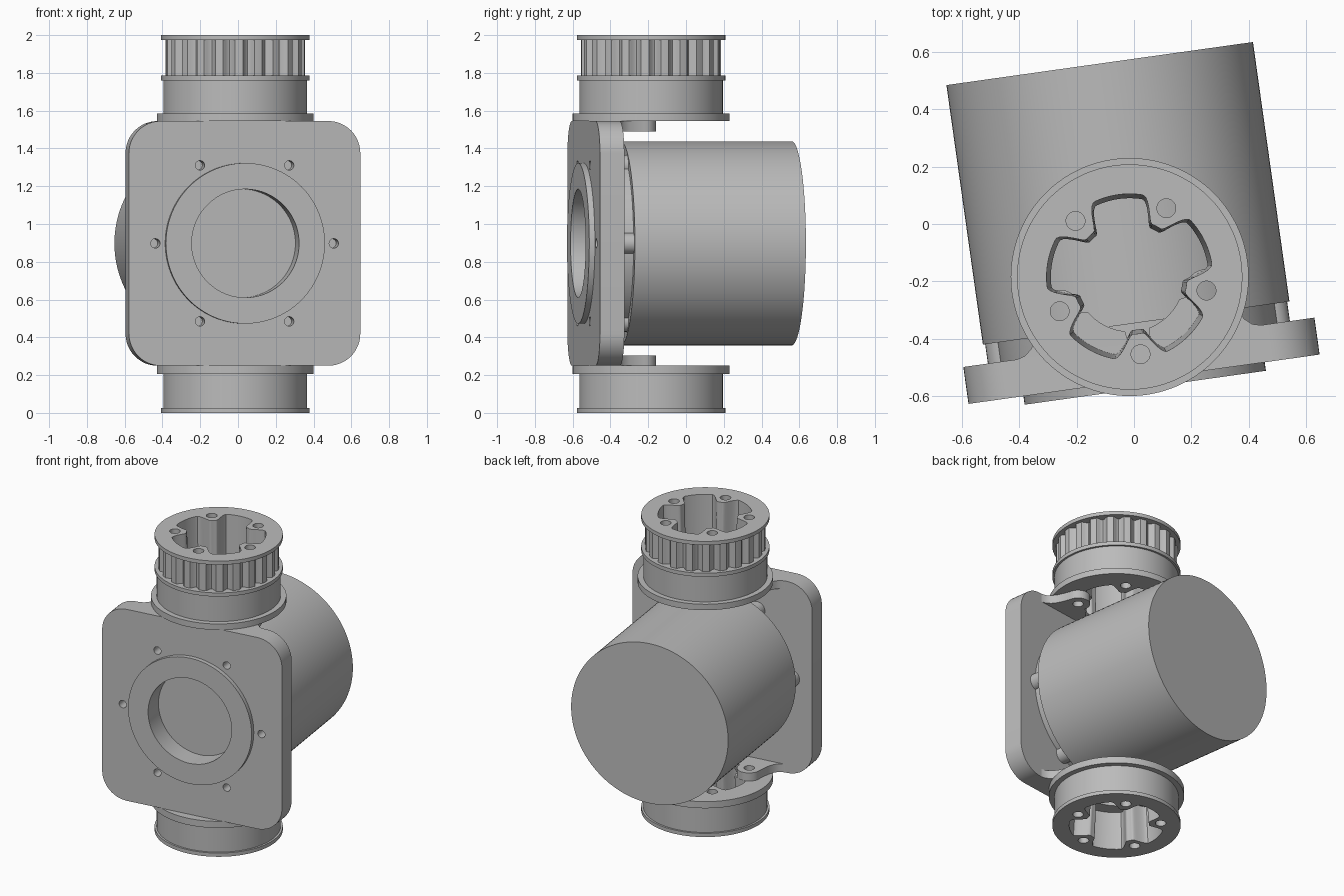
import bpy, bmesh, math
from mathutils import Matrix

cube = bpy.data.objects.get("Cube")
if cube:
    bpy.data.objects.remove(cube, do_unlink=True)

grey = bpy.data.materials.new("plain grey")
grey.use_nodes = True
tone = (0.5, 0.5, 0.5, 1)
grey.diffuse_color = tone
grey.node_tree.nodes["Principled BSDF"].inputs["Base Color"].default_value = tone

# Every part shares one frame: hub axis at its origin, turned slightly about z
FRAME = Matrix.Translation((-0.015, -0.185, 0)) @ Matrix.Rotation(math.radians(8), 4, "Z")
MID = 0.8975
BOLT_R = 0.272
BOLTS = [math.radians(270 + 72 * i) for i in range(5)]


def polar(r, angle):
    return (r * math.cos(angle), r * math.sin(angle))


def circle(r, cx=0, cy=0, n=64, start=0, sweep=360):
    """Points on a circle, or on an arc including both ends."""
    steps = n if sweep == 360 else n - 1
    out = []
    for i in range(n):
        x, y = polar(r, math.radians(start + sweep * i / steps))
        out.append((cx + x, cy + y))
    return out


def finish(name, bm):
    bmesh.ops.recalc_face_normals(bm, faces=bm.faces)
    mesh = bpy.data.meshes.new(name)
    bm.to_mesh(mesh)
    bm.free()
    mesh.materials.append(grey)
    obj = bpy.data.objects.new(name, mesh)
    bpy.context.collection.objects.link(obj)
    obj.matrix_world = FRAME
    return obj


def loft(name, rings, closed):
    """Join rings of equal length; cap the ends or close into a torus."""
    bm = bmesh.new()
    loops = [[bm.verts.new(p) for p in ring] for ring in rings]
    n = len(loops[0])
    pairs = list(zip(loops, loops[1:]))
    if closed:
        pairs.append((loops[-1], loops[0]))
    else:
        bm.faces.new(loops[0])
        bm.faces.new(loops[-1])
    for a, b in pairs:
        for i in range(n):
            j = (i + 1) % n
            bm.faces.new((a[i], a[j], b[j], b[i]))
    return finish(name, bm)


def prism(name, outline, lo, hi, axis="z"):
    if axis == "z":
        rings = [[(x, y, t) for x, y in outline] for t in (lo, hi)]
    else:
        rings = [[(x, t, z + MID) for x, z in outline] for t in (lo, hi)]
    return loft(name, rings, False)


def cut(obj, cutters):
    for c in cutters:
        c.hide_render = True
        mod = obj.modifiers.new("cut", "BOOLEAN")
        mod.operation = "DIFFERENCE"
        mod.solver = "EXACT"
        mod.object = c
    activate(obj)
    for mod in list(obj.modifiers):
        bpy.ops.object.modifier_apply(modifier=mod.name)
    for c in cutters:
        bpy.data.objects.remove(c, do_unlink=True)


def activate(obj):
    bpy.ops.object.select_all(action="DESELECT")
    obj.select_set(True)
    bpy.context.view_layer.objects.active = obj


# Hubs: turned profiles with a lobed bore and five bolt holes
TEETH, STEPS = 22, 10
N = TEETH * STEPS
GROOVE = [0.37] * 5 + [0.358, 0.343, 0.338, 0.343, 0.358]


def bore(angle):
    gap = min(abs((angle - b + math.pi) % math.tau - math.pi) for b in BOLTS)
    t = min(max((math.degrees(gap) - 5) / 14, 0), 1)
    return 0.2 + 0.09 * t * t * (3 - 2 * t)


def hub(name, profile, z_open, z_inner):
    angles = [math.tau * i / N for i in range(N)]
    rings = []
    for r, z in profile:
        rings.append([(*polar(GROOVE[i % STEPS] if r is None else r, a), z)
                      for i, a in enumerate(angles)])
    ends = {z_open: 0.0, z_inner: -0.015}
    for z in (profile[-1][1], profile[0][1]):
        rings.append([(*polar(bore(a) + ends[z], a), z) for a in angles])
    obj = loft(name, rings, True)
    lo, hi = sorted((z_open, z_inner))
    cut(obj, [prism("bolt_cutter", circle(0.033, *polar(BOLT_R, b), n=20), lo - 0.1, hi + 0.1)
              for b in BOLTS])
    return obj


hub("toothed_pulley", [(0.415, 1.545), (0.415, 1.585), (0.38, 1.585), (0.38, 1.76),
                       (0.393, 1.76), (0.393, 1.785), (None, 1.785), (None, 1.975),
                       (0.393, 1.975), (0.393, 2.0)], 2.0, 1.545)
hub("lower_hub", [(0.393, 0.0), (0.393, 0.025), (0.38, 0.025), (0.38, 0.205),
                  (0.415, 0.205), (0.415, 0.25)], 0.0, 0.25)

# Face plate with rounded corners, a round window and six screw holes
W, H, R = 0.6185, 0.6475, 0.17
outline = []
for k, (sx, sy) in enumerate(((1, 1), (-1, 1), (-1, -1), (1, -1))):
    outline += circle(R, sx * (W - R), sy * (H - R), 13, 90 * k, 90)
plate = prism("face_plate", outline, -0.36, -0.23, "y")
screws = circle(0.477, n=6)


def window():
    return prism("window_cutter", circle(0.287, n=96), -0.5, -0.25, "y")


cut(plate, [window()] + [prism("screw_cutter", circle(0.025, x, z, 20), -0.45, -0.27, "y")
                         for x, z in screws])

# Raised ring around the window
ring = prism("front_ring", circle(0.425, n=96), -0.39, -0.35, "y")
cut(ring, [prism("ring_cutter", circle(0.287, n=96), -0.5, -0.2, "y")])

# Motor body, its neck and the screw bosses behind the plate
prism("motor_body", circle(0.54, n=128), -0.162, 0.752, "y")
prism("motor_neck", circle(0.49, n=96), -0.24, -0.15, "y")
for i, (x, z) in enumerate(screws):
    prism(f"screw_boss_{i + 1}", circle(0.055, x, z, 24), -0.24, -0.15, "y")

# Ears joining the plate to the hubs
ex, ey = polar(BOLT_R, BOLTS[1])
half = [(0.43, -0.26), (0.43, -0.23), (0.4, -0.222), (0.375, -0.2), (0.355, -0.165),
        (0.342, -0.12)]
half += circle(0.075, ex, ey, 16, 0, 190)
half += circle(0.19, n=10, start=-32, sweep=-45)
half.append((0.03, -0.26))
for side, sx in (("left", 1), ("right", -1)):
    for level, z in (("upper", 1.49), ("lower", 0.25)):
        ear = prism(f"{level}_{side}_ear", [(sx * x, y) for x, y in half], z, z + 0.055)
        cut(ear, [prism("ear_cutter", circle(0.033, sx * ex, ey, 20), z - 0.1, z + 0.1)])

# Smooth round surfaces while keeping edges crisp
for obj in list(bpy.context.scene.objects):
    if obj.type == "MESH" and grey.name in obj.data.materials:
        activate(obj)
        bpy.ops.object.shade_smooth_by_angle(angle=math.radians(30))
